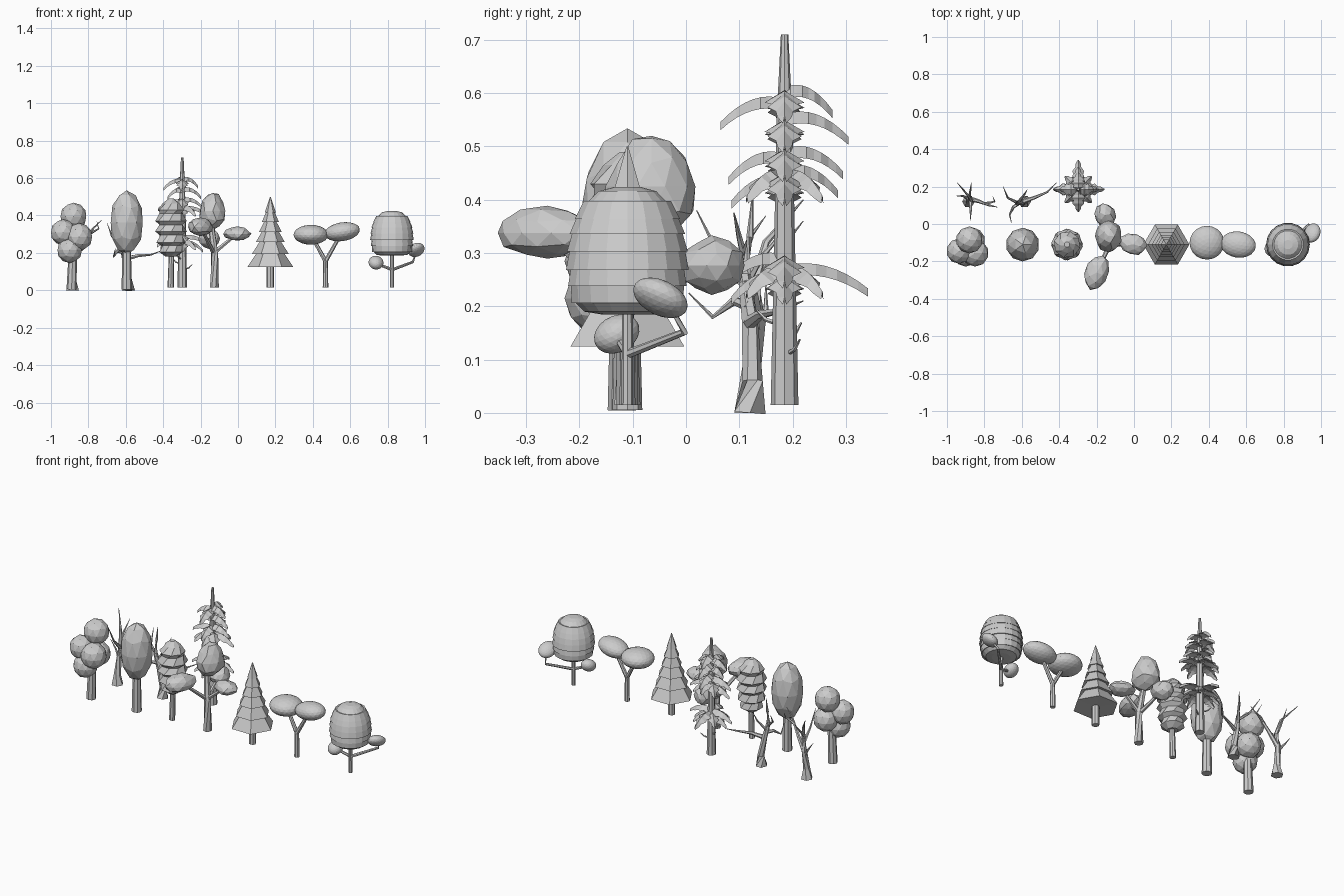
import bpy, bmesh, math, random
from mathutils import Vector, Matrix

random.seed(4)


def skin(name, rings):
    """Join equal-length rings of points into a closed flat-shaded surface."""
    bm = bmesh.new()
    vs = [[bm.verts.new(p) for p in r] for r in rings]
    n = len(rings[0])
    for a, b in zip(vs, vs[1:]):
        for i in range(n):
            j = (i + 1) % n
            bm.faces.new((a[i], a[j], b[j], b[i]))
    bm.faces.new(vs[0][::-1])
    bm.faces.new(vs[-1])
    bmesh.ops.recalc_face_normals(bm, faces=bm.faces)
    me = bpy.data.meshes.new(name)
    bm.to_mesh(me)
    bm.free()
    ob = bpy.data.objects.new(name, me)
    bpy.context.collection.objects.link(ob)
    return ob


def tube(name, pts, radii, n=6):
    pts = [Vector(p) for p in pts]
    rings = []
    for k, p in enumerate(pts):
        d = pts[min(k + 1, len(pts) - 1)] - pts[max(k - 1, 0)]
        q = d.to_track_quat('Z', 'Y')
        rings.append([p + q @ Vector((radii[k] * math.cos(math.tau * i / n),
                                      radii[k] * math.sin(math.tau * i / n), 0)) for i in range(n)])
    return skin(name, rings)


def lathe(name, x, y, prof, n, twist=0.0):
    return skin(name, [[(x + r * math.cos(math.tau * i / n + twist * k),
                         y + r * math.sin(math.tau * i / n + twist * k), z)
                        for i in range(n)] for k, (r, z) in enumerate(prof)])


def blob(name, c, s, sub=2, rot=(0, 0, 0), jitter=0.0, taper=0.0):
    bpy.ops.mesh.primitive_ico_sphere_add(subdivisions=sub, radius=1, location=c, rotation=rot)
    ob = bpy.context.object
    ob.name = name
    ob.scale = s
    for v in ob.data.vertices:
        v.co *= 1 + random.uniform(-jitter, jitter)
        f = 1 - taper * v.co.z
        v.co.x *= f
        v.co.y *= f
    return ob


Y = -0.11

# Cluster tree
tube("cluster_trunk", [(-.89, -.12, .005), (-.88, -.12, .3)], [.027, .02], 8)
for c, r in [((-.88, -.085, .395), .072), ((-.935, -.145, .31), .068),
             ((-.85, -.155, .285), .073), ((-.9, -.16, .215), .068), ((-.865, -.09, .27), .07)]:
    blob("cluster_foliage", c, (r, r, r * 1.02))

# Egg tree
tube("egg_trunk", [(-.595, Y, .005), (-.595, Y, .25)], [.028, .022], 8)
blob("egg_foliage", (-.595, Y, .362), (.09, .09, .172))

# Twisted tree
tube("twisted_trunk", [(-.36, Y, .015), (-.355, Y, .22)], [.017, .014], 8)
lathe("twisted_foliage", -.358, Y,
      [(.03, .18), (.066, .205), (.055, .24), (.08, .255), (.064, .295), (.085, .315),
       (.066, .35), (.085, .37), (.064, .41), (.072, .43), (.045, .465), (.015, .49)], 8, .32)

# Tall fir: trunk and dead twigs
FX, FY = -.298, .185
tube("fir_trunk", [(FX, FY, .015), (FX, FY, .3), (FX, FY, .55), (FX, FY, .71)],
     [.026, .02, .015, .007], 8)
for a in (.5, 2.6, 4.2):
    d = Vector((math.cos(a), math.sin(a), 0))
    b = Vector((FX, FY, .10 + .015 * a))
    tube("fir_twig", [b, b + d * .04 + Vector((0, 0, .012)), b + d * .06 + Vector((0, 0, .03))],
         [.005, .004, .002], 5)


def frond(a, z, length):
    """Drooping branch with a roof-shaped, saw-edged section."""
    d = Vector((math.cos(a), math.sin(a), 0))
    side = Vector((-d.y, d.x, 0))
    rings = []
    m = 9
    for k in range(m):
        t = k / (m - 1)
        c = Vector((FX, FY, z)) + d * length * t
        c.z += .04 * t - .075 * t * t
        w = (.018 + .045 * t * (1 - t) * 2) * (1 if k % 2 else .68) * (1 - t ** 3 * .75)
        h = .011 * (1 - .7 * t * t)
        rings.append([c + side * w - Vector((0, 0, .012)), c + Vector((0, 0, h)),
                      c - side * w - Vector((0, 0, .012)), c - Vector((0, 0, h * .6))])
    skin("fir_branch", rings)


E, N, W, S = 0, math.pi / 2, math.pi, -math.pi / 2
for a, z, l in [(N, .6, .09), (S, .578, .12), (N, .55, .12), (N, .485, .11), (S, .475, .105),
                (N, .45, .1), (S, .43, .1), (S, .285, .11), (N, .265, .157), (S, .25, .1),
                (E, .59, .085), (W, .58, .1), (E, .535, .1), (W, .53, .08), (E, .48, .11),
                (W, .47, .13), (E, .435, .14), (W, .42, .12), (E, .28, .14), (W, .275, .135),
                (E, .25, .11), (W, .24, .1)]:
    frond(a, z, l)
for k in range(4):
    for z, l in ((.44, .1), (.26, .1)):
        frond(math.pi / 4 + k * N, z, l)

# Rock-foliage tree: trunk, limbs, lumps
tube("lump_trunk", [(-.125, Y, .015), (-.125, Y, .2), (-.145, -.09, .36)], [.025, .02, .015], 7)
for c, s, r, t in [((-.135, -.065, .425), (.07, .085, .1), (0, 0, 0), .22),
                   ((-.2, -.26, .338), (.064, .095, .048), (0, 0, -.35), 0),
                   ((-.005, -.108, .302), (.073, .055, .038), (0, 0, -.3), 0),
                   ((-.155, .048, .277), (.056, .062, .053), (0, 0, .2), 0)]:
    blob("lump_foliage", c, s, 2, r, .07, t)
    tube("lump_limb", [(-.13, Y, .2), c], [.013, .008], 6)

# Tiered hexagonal pine
tube("pine_trunk", [(.173, Y, .015), (.173, Y, .16)], [.02, .02], 8)
prof = [(.02, .127)]
for r, z, r2, z2 in [(.123, .125, .073, .2), (.098, .195, .056, .262), (.078, .257, .043, .318),
                     (.06, .313, .031, .37), (.046, .365, .022, .42)]:
    prof += [(r, z), (r2, z2)]
prof += [(.03, .415), (.002, .5)]
lathe("pine_foliage", .173, Y, prof, 6)

# Forked tree
tube("fork_trunk", [(.468, Y, .015), (.468, Y, .17)], [.015, .012], 8)
for c, s, r in [((.39, -.1, .297), (.093, .09, .053), (0, 0, 0)),
                ((.557, Y, .313), (.096, .07, .05), (0, -.15, -.15))]:
    tube("fork_limb", [(.468, Y, .155), c], [.012, .009], 7)
    blob("fork_foliage", c, s, 3, r)

# Terraced ball tree
BX = .823
tube("ball_trunk", [(BX, Y, .015), (BX, Y, .22)], [.011, .01], 8)
prof = [(.05, .185)]
for z, z2, r, r2 in [(.19, .208, .082, .1), (.206, .24, .106, .108), (.238, .27, .113, .108),
                     (.268, .305, .117, .11), (.303, .338, .115, .105), (.336, .366, .11, .097),
                     (.364, .398, .1, .083), (.396, .416, .075, .055)]:
    prof += [(r, z), (r2, z2)]
prof += [(.025, .424)]
lathe("ball_foliage", BX, Y, prof, 18)
for pts, c, s, r in [(((BX, Y, .11), (.935, -.003, .152), (.95, -.03, .2)),
                      (.953, -.048, .216), (.046, .055, .03), (-.45, -.45, 0)),
                     (((BX, Y, .112), (.76, -.125, .135), (.745, -.13, .15)),
                      (.738, -.13, .148), (.04, .045, .034), (.5, .25, 0))]:
    tube("ball_limb", pts, [.009, .007, .005], 7)
    blob("ball_side_foliage", c, s, 3, r)


# Bare trees
def bare(name, x, y, lines):
    for pts, r0 in lines:
        n = len(pts)
        radii = [r0 * (1 - .9 * k / (n - 1)) for k in range(n)]
        if pts[0][2] == 0:
            radii = [r0 * f for f in (1.7, .95, .8, .6, .35, .06)[:n]]
        tube(name, [(x + p[0], y + p[1], p[2]) for p in pts], radii, 6)


bare("bare_tree_left", -.885, .12, [
    ([(0, 0, 0), (.0, 0, .06), (.005, .015, .17), (.015, .01, .24), (0, .03, .32), (-.06, .1, .4)], .02),
    ([(.005, .015, .16), (.06, 0, .25), (.11, -.02, .33), (.155, -.03, .375)], .014),
    ([(.09, -.01, .3), (.14, .0, .33), (.13, .03, .37)], .008),
    ([(.01, .01, .22), (.012, -.05, .28), (.01, -.1, .38)], .011),
    ([(0, .015, .15), (-.03, .03, .19), (-.065, .03, .24)], .01),
    ([(.005, .015, .26), (.01, .06, .31), (.015, .1, .36)], .009)])
bare("bare_tree_right", -.585, .12, [
    ([(0, 0, 0), (0, .005, .06), (-.02, .0, .17), (-.04, -.01, .26), (-.04, 0, .33), (-.035, .005, .41)], .02),
    ([(-.01, 0, .17), (.05, .02, .185), (.12, .05, .19), (.17, .1, .21)], .013),
    ([(-.02, 0, .2), (-.06, -.03, .21), (-.08, -.07, .18), (-.07, -.115, .225)], .012),
    ([(-.03, -.01, .24), (-.09, .02, .29), (-.115, .08, .36)], .01),
    ([(-.03, 0, .22), (.0, .04, .28), (.015, .065, .34)], .009)])
